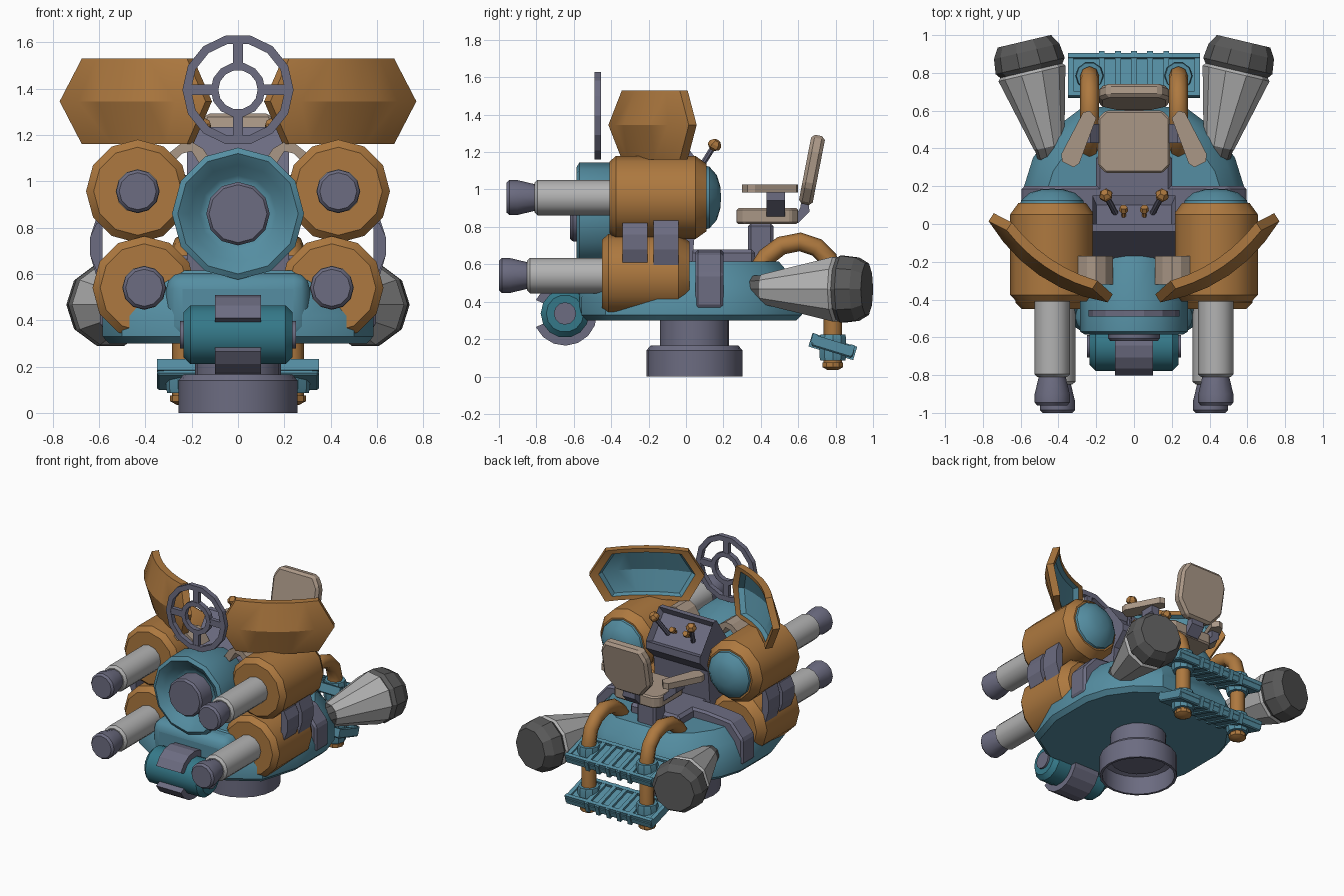
import bpy, bmesh
from math import pi, sin, cos, radians
from mathutils import Vector, Matrix

if "Cube" in bpy.data.objects:
    bpy.data.objects.remove(bpy.data.objects["Cube"])


def material(name, r, g, b):
    m = bpy.data.materials.new(name)
    m.diffuse_color = (r, g, b, 1)
    m.use_nodes = True
    m.node_tree.nodes["Principled BSDF"].inputs["Base Color"].default_value = m.diffuse_color
    return m


GOLD = material("gold", .42, .19, .05)
TEAL = material("teal", .09, .27, .36)
DEEP = material("deep_teal", .035, .19, .25)
GREY = material("slate", .15, .15, .22)
TAN = material("tan", .40, .31, .24)
SILVER = material("silver", .45, .45, .45)
DARK = material("dark_grey", .10, .10, .10)


def finish(name, bm, mat, mirror=False, bevel=0, segments=1, smooth=False):
    bmesh.ops.recalc_face_normals(bm, faces=bm.faces)
    me = bpy.data.meshes.new(name)
    bm.to_mesh(me)
    bm.free()
    for m in (mat if isinstance(mat, tuple) else (mat,)):
        me.materials.append(m)
    ob = bpy.data.objects.new(name, me)
    bpy.context.collection.objects.link(ob)
    if smooth:
        bpy.ops.object.select_all(action='DESELECT')
        bpy.context.view_layer.objects.active = ob
        ob.select_set(True)
        bpy.ops.object.shade_smooth_by_angle(angle=radians(32))
    if bevel:
        b = ob.modifiers.new("bevel", 'BEVEL')
        b.width, b.segments, b.limit_method = bevel, segments, 'ANGLE'
    if mirror:
        ob.modifiers.new("mirror", 'MIRROR')
    return ob


def prism(name, pts, axis, a, b, mat, mtx=None, **kw):
    """Extrude a 2D outline along an axis from a to b."""
    place = {'x': lambda p, d: (d, p[0], p[1]), 'y': lambda p, d: (p[0], d, p[1]),
             'z': lambda p, d: (p[0], p[1], d)}[axis]
    bm = bmesh.new()
    lo = [bm.verts.new(place(p, a)) for p in pts]
    hi = [bm.verts.new(place(p, b)) for p in pts]
    bm.faces.new(lo)
    bm.faces.new(hi)
    for i in range(len(pts)):
        j = (i + 1) % len(pts)
        bm.faces.new((lo[i], lo[j], hi[j], hi[i]))
    if mtx:
        bm.transform(mtx)
    return finish(name, bm, mat, **kw)


def box(name, c, s, mat, rot_x=0, **kw):
    bm = bmesh.new()
    bmesh.ops.create_cube(bm, size=1)
    bm.transform(Matrix.Translation(c) @ Matrix.Rotation(rot_x, 4, 'X') @ Matrix.Diagonal((*s, 1)))
    return finish(name, bm, mat, **kw)


def lathe(name, prof, loc, axis, mat, n=12, closed=False, smooth=True, **kw):
    """Revolve (radius, distance) points around an axis through loc."""
    bm = bmesh.new()
    rings = [[bm.verts.new((r * cos(2 * pi * i / n), r * sin(2 * pi * i / n), h))
              for i in range(n)] for r, h in prof]
    pairs = list(zip(rings, rings[1:])) + ([(rings[-1], rings[0])] if closed else [])
    for p, q in pairs:
        for i in range(n):
            j = (i + 1) % n
            bm.faces.new((p[i], p[j], q[j], q[i]))
    if not closed:
        bm.faces.new(rings[0])
        bm.faces.new(rings[-1])
    bm.transform(Matrix.Translation(loc) @ Vector(axis).to_track_quat('Z', 'Y').to_matrix().to_4x4())
    return finish(name, bm, mat, smooth=smooth, **kw)


def sym(half):
    return half + [(-x, y) for x, y in reversed(half)]


Y, Z = (0, 1, 0), (0, 0, 1)

# Foot and neck
lathe("foot", [(.24, 0), (.257, 0), (.257, .14), (.235, .165), (.15, .165), (.24, .13)],
      (0, .045, 0), Z, GREY, 20, closed=True)
lathe("neck", [(.185, .12), (.185, .33)], (0, .045, 0), Z, GREY, 20)

# Hull: plan outline stacked in layers
plan = sym([(.29, -.56), (.50, -.43), (.585, -.15), (.585, .19), (.535, .35), (.43, .50), (.27, .62)])
bm = bmesh.new()
layers = [[bm.verts.new((x * s, y * s, z)) for x, y in plan]
          for s, z in ((.95, .30), (1, .33), (1, .42), (.92, .53), (.80, .615))]
for p, q in zip(layers, layers[1:]):
    for i in range(len(plan)):
        j = (i + 1) % len(plan)
        bm.faces.new((p[i], p[j], q[j], q[i]))
bm.faces.new(layers[0])
bm.faces.new(layers[-1])
finish("hull", bm, TEAL, smooth=True)
box("hull_nose", (0, -.42, .455), (.62, .30, .30), TEAL, bevel=.07, segments=3, smooth=True)

# Arch over the hull, with the seat platform
prism("hull_arch", sym([(.55, .35), (.595, .37), (.595, .55), (.5, .66), (.3, .68)]),
      'y', .05, .2, GREY, bevel=.015)
box("seat_platform", (0, .19, .62), (.4, .36, .12), GREY, bevel=.02)

# Front roller with its clamp
lathe("roller", [(.10, -.235), (.13, -.205), (.13, .205), (.10, .235)],
      (0, -.647, .337), (1, 0, 0), DEEP, 14)
lathe("roller_axle", [(.06, -.25), (.06, .25)], (0, -.647, .337), (1, 0, 0), GREY)
arc = [radians(205 + 310 * i / 14 - 360) for i in range(15)]
claw = ([(-.647 + .172 * cos(a), .337 + .172 * sin(a)) for a in arc] +
        [(-.647 + .125 * cos(a), .337 + .125 * sin(a)) for a in reversed(arc)])
prism("roller_clamp", claw, 'x', -.1, .1, GREY)

# Central lens housing
lathe("lens_housing", [(.14, -.49), (.165, -.50), (.21, -.55), (.26, -.585), (.285, -.57),
                       (.285, -.41), (.2, -.17)], (0, 0, .86), Y, TEAL)
lathe("lens", [(.125, -.62), (.137, -.605), (.137, -.45)], (0, 0, .86), Y, GREY)

# Four gun pods with barrels
for tag, x, z, y0, y1, tip in (("upper", .433, .957, -.41, .11, -.96),
                               ("lower", .405, .54, -.45, .02, -1.0)):
    lathe(tag + "_pod", [(.19, y0), (.223, y0 + .035), (.223, y1 - .06), (.18, y1)],
          (x, 0, z), Y, GOLD, mirror=True)
    lathe(tag + "_barrel", [(.078, tip + .15), (.095, tip + .165), (.095, y0 + .02)],
          (x, 0, z), Y, SILVER, mirror=True)
    lathe(tag + "_muzzle", [(.08, tip), (.093, tip + .015), (.093, tip + .06), (.068, tip + .165)],
          (x, 0, z), Y, GREY, mirror=True)
lathe("pod_dome", [(.172, .09), (.165, .125), (.12, .165), (.06, .183), (.01, .187)],
      (.433, 0, .957), Y, TEAL, mirror=True)

# Straps joining upper and lower pods
for tag, y0, y1, h in (("front", -.34, -.205, .10), ("rear", -.175, -.04, .125)):
    prism(tag + "_pod_strap", [(.585, .72 + h), (.61, .72 + h), (.638, .76), (.638, .68),
                               (.61, .71 - h), (.585, .71 - h)], 'y', y0, y1, GREY, mirror=True)

# Bent brackets between the lens housing and the upper pods
prism("pod_bracket", [(.11, 1.08), (.15, 1.14), (.2, 1.17), (.25, 1.16), (.3, 1.12),
                      (.28, 1.08), (.24, 1.12), (.2, 1.13), (.15, 1.05)],
      'y', -.32, -.17, TAN, mirror=True)

# Control console with a sunken tray
con = prism("console", [(-.19, .58), (.03, .58), (.06, .9), (.15, .99), (.15, 1.04), (0, 1.235),
                        (-.04, 1.235), (-.19, 1.02)], 'x', -.22, .22, GREY)
bm = bmesh.new()
bm.from_mesh(con.data)
tray = max(bm.faces, key=lambda f: f.normal.dot(Vector((0, .79, .61))))
n = tray.normal.copy()
bmesh.ops.inset_individual(bm, faces=[tray], thickness=.03)
bmesh.ops.translate(bm, verts=list(tray.verts), vec=-.045 * n)
bm.to_mesh(con.data)
bm.free()

# Levers and knobs
up = Vector((.045, .085, .135))
lathe("lever", [(.016, 0), (.016, .17)], (.1, .06, 1.09), up, GREY, 8, mirror=True)
lathe("lever_knob", [(.02, .155), (.036, .17), (.036, .19), (.02, .21)],
      (.1, .06, 1.09), up, GOLD, 6, smooth=False, mirror=True)
lathe("small_knob", [(.012, 0), (.012, .045), (.024, .05), (.02, .075)], (.055, .03, 1.10),
      (0, .79, .61), GOLD, 6, smooth=False, mirror=True)

# Ring sight
for tag, r0, r1 in (("outer", .203, .24), ("inner", .085, .118)):
    lathe("sight_" + tag + "_ring", [(r0, -.49), (r1, -.49), (r1, -.455), (r0, -.455)],
          (0, 0, 1.395), Y, GREY, 14, closed=True, smooth=False)
for dx, dz in ((1, 0), (-1, 0), (0, 1), (0, -1)):
    box("sight_spoke", (.16 * dx, -.472, 1.395 + .16 * dz),
        (.1 if dx else .045, .03, .1 if dz else .045), GREY)

# Curved shields: gold shell with a teal recess
NU = 7


def shield_point(u, v, depth, s):
    w = u * (1 - .28 * abs(v)) * s
    bulge = .085 * (1 - w * w) - .055 * abs(v) * s - depth
    return (.455 + .315 * w + .55 * bulge, -.20 + .215 * w - .84 * bulge, 1.345 + .185 * v * s)


bm = bmesh.new()
grids = [[[bm.verts.new(shield_point(-1 + 2 * i / (NU - 1), v, d, s)) for i in range(NU)]
          for v in (-1, 0, 1)] for d, s in ((0, 1), (.05, 1), (.055, .84), (.03, .78))]
loops = [g[0] + [g[1][-1]] + g[2][::-1] + [g[1][0]] for g in grids]
for g, idx in ((grids[0], 0), (grids[3], 1)):
    for r in range(2):
        for i in range(NU - 1):
            bm.faces.new((g[r][i], g[r][i + 1], g[r + 1][i + 1], g[r + 1][i])).material_index = idx
for k in range(3):
    p, q = loops[k], loops[k + 1]
    for i in range(len(p)):
        j = (i + 1) % len(p)
        bm.faces.new((p[i], p[j], q[j], q[i])).material_index = k // 2
bmesh.ops.delete(bm, geom=[v for v in bm.verts if not v.link_faces], context='VERTS')
finish("shield", bm, (GOLD, TEAL), mirror=True, smooth=True)

# Seat
box("seat_pedestal", (0, .40, .70), (.15, .135, .24), GREY, bevel=.015)
prism("seat_cushion", sym([(.15, .27), (.19, .31), (.19, .56), (.15, .60)]), 'z', .815, .90, TAN,
      bevel=.01)
lean = Matrix.Translation((0, .64, .92)) @ Matrix.Rotation(radians(-11), 4, 'X')
prism("seat_back", sym([(.10, 0), (.185, .10), (.185, .30), (.14, .375)]), 'y', -.04, .035, TAN,
      lean, bevel=.018)
prism("seat_back_post", [(.56, .82), (.60, .82), (.66, .88), (.655, .96), (.62, .96), (.61, .90)],
      'x', -.05, .05, GREY)
prism("armrest", [(.20, .56), (.235, .60), (.27, .59), (.385, .37), (.38, .33), (.32, .30), (.29, .32)],
      'z', .985, 1.028, TAN, mirror=True)
prism("armrest_support", [(.12, .83), (.16, .83), (.29, .94), (.29, .99), (.23, .99), (.23, .94)],
      'y', .43, .53, GREY, mirror=True)

# Rear exhaust pipes
cu = bpy.data.curves.new("rear_pipes", 'CURVE')
cu.dimensions, cu.bevel_depth, cu.bevel_resolution, cu.use_fill_caps = '3D', .05, 2, True
path = [(.38, .56), (.43, .64), (.51, .70), (.61, .72), (.70, .69), (.76, .63), (.785, .54), (.785, .06)]
for sx in (-.235, .235):
    sp = cu.splines.new('POLY')
    sp.points.add(len(path) - 1)
    for pt, (y, z) in zip(sp.points, path):
        pt.co = (sx, y, z, 1)
pipes = bpy.data.objects.new("rear_pipes", cu)
bpy.context.collection.objects.link(pipes)
cu.materials.append(GOLD)
lathe("pipe_cap", [(.03, .035), (.058, .05), (.058, .075)], (.235, .785, 0), Z, GOLD, 10, mirror=True)

# Finned radiator racks on the pipes
tilt = radians(-17)
for tag, z in (("lower", .155), ("upper", .455)):
    box(tag + "_rack", (0, .785, z), (.70, .23, .05), TEAL, tilt, bevel=.008)
    for side in (-1, 1):
        box(tag + "_rack_rail", (0, .785 + side * .10, z + .02 - side * .03), (.70, .025, .05), TEAL, tilt)
        box(tag + "_rack_end", (side * .335, .785, z + .015), (.03, .23, .045), TEAL, tilt)
    for i in range(5):
        box(tag + "_rack_fin", ((i - 2) * .085, .785, z + .005), (.03, .25, .075), TEAL, tilt)
    lathe(tag + "_pipe_collar", [(.07, z - .07), (.075, z - .05), (.075, z + .05), (.07, z + .07)],
          (.235, .785, 0), Z, TEAL, 10, mirror=True)

# Rear thrusters
base, aim = (.43, .33, .467), (.15, .635, 0)
for part, prof, mat in (
        ("root", [(.045, -.03), (.075, .03), (.08, .10), (.08, .14)], DARK),
        ("cone", [(.082, .08), (.182, .48), (.165, .50)], SILVER),
        ("nozzle", [(.14, .47), (.165, .49), (.188, .52), (.178, .60), (.145, .655)], DARK)):
    lathe("thruster_" + part, prof, base, aim, mat, 10, smooth=False, mirror=True)
